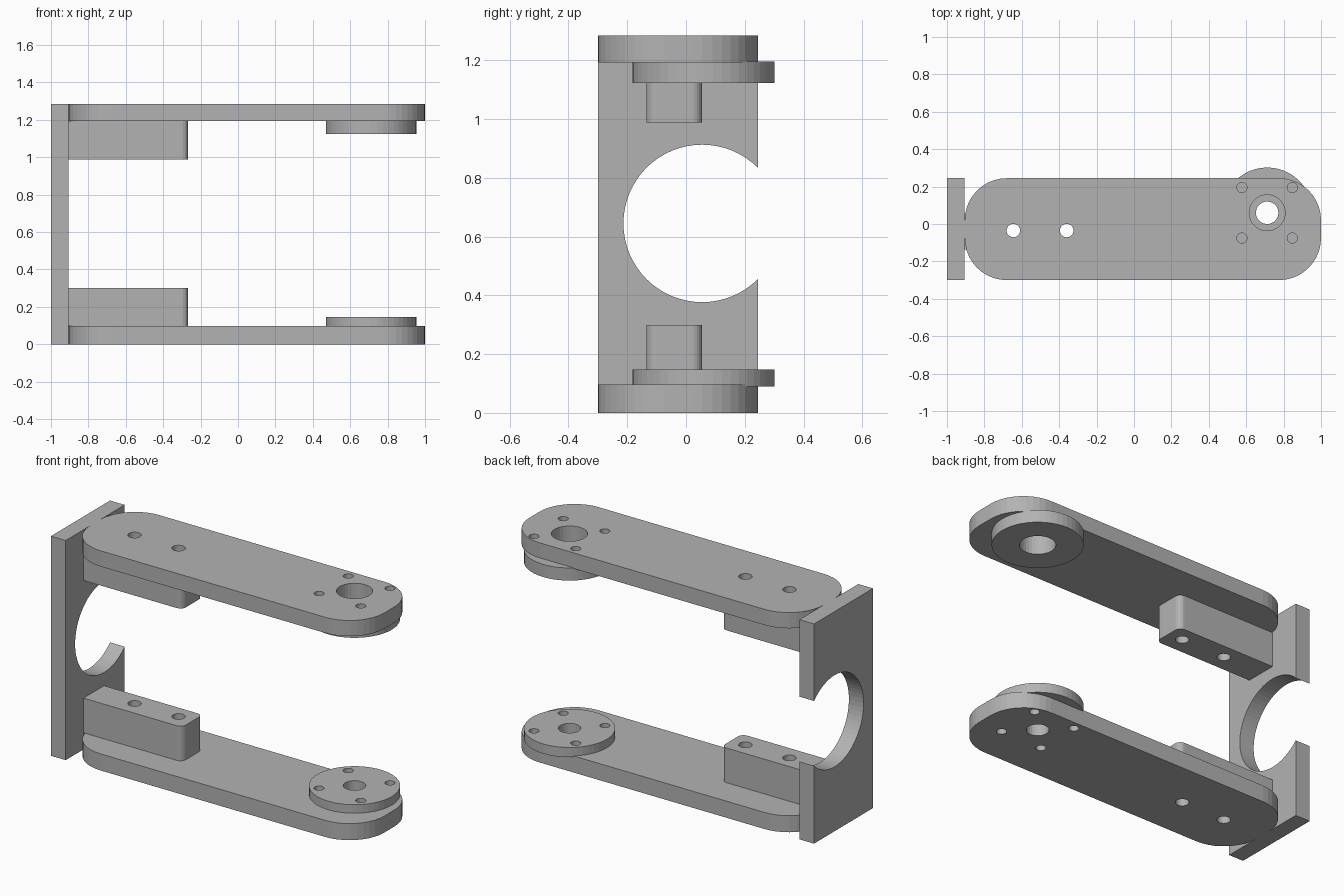
import bpy, bmesh
from math import sin, cos, pi
from mathutils import Matrix

cube = bpy.data.objects.get("Cube")
if cube:
    bpy.data.objects.remove(cube)

GREY = (0.45, 0.45, 0.45, 1)
metal = bpy.data.materials.new("plain grey")
metal.use_nodes = True
metal.diffuse_color = GREY
metal.node_tree.nodes["Principled BSDF"].inputs["Base Color"].default_value = GREY


def arc(cx, cy, r, a0, a1, n):
    return [(cx + r * cos(a0 + (a1 - a0) * i / n), cy + r * sin(a0 + (a1 - a0) * i / n))
            for i in range(n + 1)]


def circle(cx, cy, r, n=48):
    return arc(cx, cy, r, 0, 2 * pi, n)[:-1]


def rounded(x0, x1, y0, y1, r, n, round_left=True):
    """Rectangle outline with filleted corners; the left pair can stay square."""
    pts = []
    for k, (x, y) in enumerate([(x1, y1), (x0, y1), (x0, y0), (x1, y0)]):
        if x == x0 and not round_left:
            pts.append((x, y))
            continue
        cx = x - r if x == x1 else x + r
        cy = y - r if y == y1 else y + r
        pts += arc(cx, cy, r, k * pi / 2, (k + 1) * pi / 2, n)
    return pts


def prism(name, outline, z0, z1):
    """Extrude a flat outline from z0 to z1."""
    bm = bmesh.new()
    face = bm.faces.new([bm.verts.new((x, y, z0)) for x, y in outline])
    top = bmesh.ops.extrude_face_region(bm, geom=[face])["geom"]
    bmesh.ops.translate(bm, vec=(0, 0, z1 - z0),
                        verts=[v for v in top if isinstance(v, bmesh.types.BMVert)])
    bmesh.ops.recalc_face_normals(bm, faces=bm.faces)
    mesh = bpy.data.meshes.new(name)
    bm.to_mesh(mesh)
    bm.free()
    mesh.materials.append(metal)
    obj = bpy.data.objects.new(name, mesh)
    bpy.context.collection.objects.link(obj)
    return obj


def drill(obj, holes, z0=-1, z1=3):
    """Cut round through-holes given as (x, y, radius)."""
    for x, y, r in holes:
        cutter = prism("hole_cutter", circle(x, y, r, 32), z0, z1)
        cutter.hide_render = True
        mod = obj.modifiers.new("hole", 'BOOLEAN')
        mod.operation, mod.solver, mod.object = 'DIFFERENCE', 'EXACT', cutter
        bpy.context.view_layer.objects.active = obj
        bpy.ops.object.modifier_apply(modifier=mod.name)
        bpy.data.objects.remove(cutter)


# Shared layout
WALL_X, FRONT, BACK, HEIGHT = -0.905, -0.3, 0.245, 1.285
HUB_X, HUB_Y = 0.712, 0.06
bolt_holes = [(-0.645, -0.035, 0.036), (-0.36, -0.035, 0.036)]
screw_holes = [(HUB_X + sx * 0.135, HUB_Y + sy * 0.135, 0.027)
               for sx in (-1, 1) for sy in (-1, 1)]

arm_outline = rounded(WALL_X, 1.0, FRONT, BACK, 0.225, 10)
block_outline = rounded(WALL_X, -0.267, -0.135, 0.055, 0.035, 6, round_left=False)
hub_outline = circle(HUB_X, HUB_Y, 0.242)

# Arms, hub discs and mounting blocks, lower then upper
for side, arm_z, hub_z, block_z, bore in [
        ("lower", (0, 0.097), (0.09, 0.147), (0.097, 0.3), 0.06),
        ("upper", (1.193, HEIGHT), (1.123, 1.197), (0.988, 1.193), 0.096)]:
    centre = [(HUB_X, HUB_Y, bore)]
    arm = prism(side + "_arm", arm_outline, *arm_z)
    drill(arm, bolt_holes + screw_holes + centre)
    hub = prism(side + "_hub_disc", hub_outline, *hub_z)
    # The upper disc closes off the screw holes
    drill(hub, centre + (screw_holes if side == "lower" else []))
    block = prism(side + "_mounting_block", block_outline, *block_z)
    drill(block, bolt_holes)

# End plate with a round bite open to the back, drawn in y-z then stood upright
bite_y, bite_z, bite_r = 0.055, 0.645, 0.268
opening = [p for p in arc(bite_y, bite_z, bite_r, pi / 4, 7 * pi / 4, 48)]
plate_outline = ([(BACK, 0), (FRONT, 0), (FRONT, HEIGHT), (BACK, HEIGHT)]
                 + [(BACK, opening[0][1])] + opening[1:-1] + [(BACK, opening[-1][1])])
plate = prism("end_plate", plate_outline, -1.0, WALL_X)
plate.data.transform(Matrix(((0, 0, 1, 0), (1, 0, 0, 0), (0, 1, 0, 0), (0, 0, 0, 1))))
